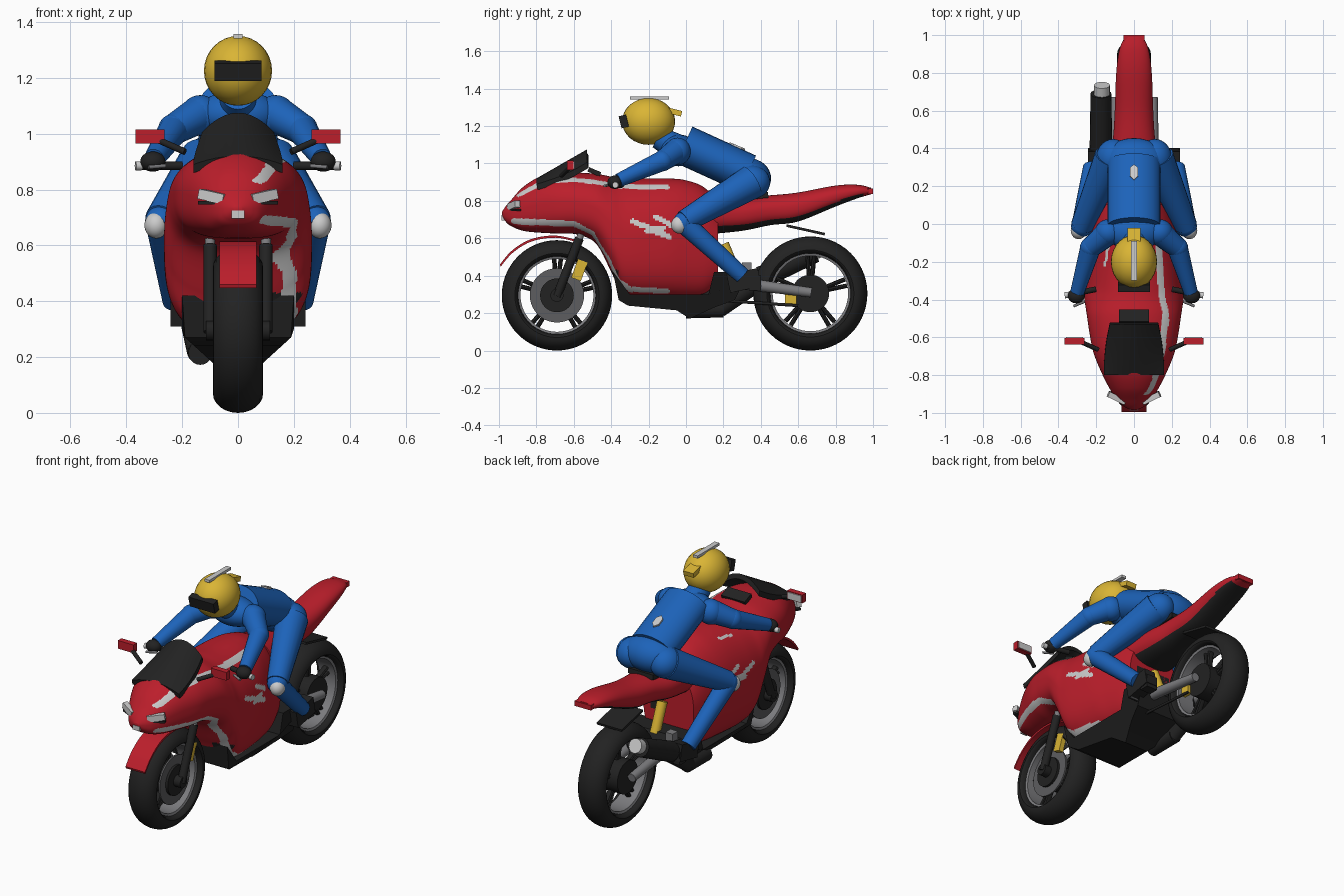
import bpy, bmesh
from math import sin, cos, tau
from mathutils import Vector

if "Cube" in bpy.data.objects:
    bpy.data.objects.remove(bpy.data.objects["Cube"])


def material(name, *rgb):
    m = bpy.data.materials.new(name)
    m.use_nodes = True
    m.diffuse_color = (*rgb, 1)
    m.node_tree.nodes["Principled BSDF"].inputs["Base Color"].default_value = (*rgb, 1)
    return m


RED = material("red paint", .5, .013, .024)
BLACK = material("black", .016, .016, .016)
BLUE = material("blue leather", .012, .125, .49)
YELLOW = material("yellow", .7, .46, .035)
WHITE = material("light grey", .6, .6, .6)
GREY = material("metal grey", .2, .2, .21)
DISC = material("disc grey", .11, .11, .115)


def finish(name, bm, *mats):
    bmesh.ops.recalc_face_normals(bm, faces=bm.faces)
    me = bpy.data.meshes.new(name)
    bm.to_mesh(me)
    bm.free()
    for m in mats:
        me.materials.append(m)
    ob = bpy.data.objects.new(name, me)
    bpy.context.collection.objects.link(ob)
    return ob


def place(ob, loc, rot=(0, 0, 0)):
    ob.location, ob.rotation_euler = loc, rot
    return ob


def box(name, mat, loc, size, rot=(0, 0, 0)):
    bm = bmesh.new()
    bmesh.ops.create_cube(bm, size=1)
    bmesh.ops.scale(bm, vec=size, verts=bm.verts)
    return place(finish(name, bm, mat), loc, rot)


def ball(name, mat, loc, size):
    bm = bmesh.new()
    bmesh.ops.create_uvsphere(bm, u_segments=28, v_segments=16, radius=1)
    bmesh.ops.scale(bm, vec=size, verts=bm.verts)
    return place(finish(name, bm, mat), loc)


def limb(name, mat, a, b, r1, r2, wide=1, sides=20):
    """Tapered cylinder from a to b, optionally widened across x."""
    a, b = Vector(a), Vector(b)
    bm = bmesh.new()
    bmesh.ops.create_cone(bm, cap_ends=True, segments=sides, radius1=r1, radius2=r2, depth=(b - a).length)
    bmesh.ops.scale(bm, vec=(wide, 1, 1), verts=bm.verts)
    turn = (b - a).to_track_quat('Z', 'Y')
    return place(finish(name, bm, mat), (a + b) / 2, turn.to_euler())


def skin(name, rings, mats, closed=False, rule=None):
    """Join equal rings of points; closed joins last to first, else caps the ends."""
    bm = bmesh.new()
    vs = [[bm.verts.new(p) for p in ring] for ring in rings]
    n, count = len(vs[0]), len(vs)
    for i in range(count if closed else count - 1):
        a, b = vs[i], vs[(i + 1) % count]
        for j in range(n):
            k = (j + 1) % n
            bm.faces.new((a[j], a[k], b[k], b[j]))
    if not closed:
        bm.faces.new(vs[0])
        bm.faces.new(vs[-1])
    bmesh.ops.recalc_face_normals(bm, faces=bm.faces)
    if rule:
        for f in bm.faces:
            f.material_index = rule(f.calc_center_median(), f.normal)
    return finish(name, bm, *mats)


def lathe(name, mat, centre, profile, steps=56):
    """Spin a closed (radius, x) profile around the axle."""
    rings = [[(x, r * cos(tau * i / steps), r * sin(tau * i / steps)) for r, x in profile] for i in range(steps)]
    return place(skin(name, rings, [mat], True), centre)


def smooth_path(points, per):
    """Catmull-Rom through stations of any dimension."""
    pts = [Vector(p) for p in points]
    out = []
    for i in range(len(pts) - 1):
        a, b = pts[i], pts[i + 1]
        p, q = pts[max(i - 1, 0)], pts[min(i + 2, len(pts) - 1)]
        for k in range(per):
            t = k / per
            out.append(a + (b - p) * (t / 2) + (p * 2 - a * 5 + b * 4 - q) * (t * t / 2)
                       + (a * 3 - p - b * 3 + q) * (t ** 3 / 2))
    return out + [pts[-1]]


def section(y, low, high, w, n, top_power, low_power):
    """Rounded-square ring, evenly spread by angle."""
    ring = []
    for i in range(n):
        c, s = cos(tau * i / n), sin(tau * i / n)
        p = top_power if s > 0 else low_power
        r = (abs(c) ** p + abs(s) ** p) ** (-1 / p)
        ring.append((w * r * c, y, (low + high) / 2 + (high - low) / 2 * r * s))
    return ring


# Painted fairing, striped by distance to paths in the side plane
SWEEPS = [[(-.9, .83), (-.76, .905), (-.6, .915), (-.47, .9), (-.35, .88), (-.1, .875)],
          [(-.92, .69), (-.6, .675), (-.5, .625), (-.42, .5), (-.36, .37), (-.3, .325), (-.1, .315)]]
BOLT = [[(-.285, .69), (-.19, .655), (-.12, .655)], [(-.21, .64), (-.14, .63), (-.09, .607)],
        [(-.16, .712), (-.08, .672)]]
ACCENT = [(-.22, .862), (-.12, .872)]


def near(path, p, width):
    for a, b in zip(path, path[1:]):
        a, b = Vector(a), Vector(b)
        t = max(0, min(1, (p - a).dot(b - a) / (b - a).length_squared))
        if (p - a - (b - a) * t).length < width:
            return True
    return False


def fairing_paint(c, normal):
    p = Vector((c.y, c.z))
    if c.x > .05 and any(near(s, p, .021 * max(.3, normal.x)) for s in SWEEPS):
        return 2
    if abs(c.x) > .12 and any(near(b, p, .014) for b in BOLT):
        return 2
    if c.x < -.05 and near(ACCENT, p, .006):
        return 2
    return int((c.z < .295 and c.x > -.12) or (c.x > .1 and c.y < -.36 and c.z < .43))


body = [(-.985, .72, .74, .015), (-.965, .69, .77, .055), (-.935, .665, .805, .088), (-.87, .64, .875, .13),
        (-.78, .63, .93, .175), (-.68, .625, .95, .215), (-.58, .62, .95, .235), (-.48, .57, .945, .25),
        (-.4, .42, .93, .262), (-.34, .3, .925, .265), (-.25, .27, .92, .262), (-.1, .27, .92, .245),
        (0, .27, .91, .222), (.1, .28, .87, .195), (.17, .33, .78, .17)]
skin("fairing", [section(*s, 200, 2.1, 2.9) for s in smooth_path(body, 16)], [RED, BLACK, WHITE], rule=fairing_paint)

# Tail with a dark underside
tail = [(.1, .62, .86, .16), (.3, .64, .82, .14), (.45, .67, .83, .112), (.6, .69, .845, .102),
        (.8, .77, .882, .094), (.92, .815, .886, .078), (.99, .835, .87, .05)]
skin("tail", [section(*s, 40, 2.2, 2.6) for s in smooth_path(tail, 6)], [RED, BLACK],
     rule=lambda c, n: int(n.z < -.6 and c.y < .95))
box("tail_lamp", RED, (0, .985, .852), (.11, .03, .03))
box("seat", BLACK, (0, .37, .825), (.17, .14, .03), (.1, 0, 0))
box("rear_mudguard", BLACK, (0, .64, .645), (.17, .21, .014), (-.22, 0, 0))

# Angular belly pan, narrower toward the ground
pan = [(-.39, .42), (-.36, .27), (-.31, .24), (-.05, .215), (.02, .17), (.15, .23), (.26, .27), (.31, .37),
       (.28, .42), (.15, .42), (.12, .3), (-.3, .3)]


def pan_half(z):
    return .08 + min(.12, max(0, z - .17) * 1.1)


skin("belly_pan", [[(s * pan_half(z), y, z) for y, z in pan] for s in (-1, 1)], [BLACK])
box("engine", BLACK, (0, .11, .45), (.24, .12, .3))

# Windscreen sheet, dashboard, nose badge
screen = []
for i in range(9):
    v = i / 8
    arc = [(.32 * k / 12 - .16) * (1 - .2 * v * v) for k in range(13)]
    up = [(x, -.8 + .27 * v, .92 + .155 * v - (1.2 + 3 * v) * x * x) for x in arc]
    screen.append(up + [(x, y + .008, z - .03) for x, y, z in reversed(up)])
skin("windscreen", screen, [BLACK])
box("dashboard", BLACK, (0, -.49, .955), (.16, .07, .025), (-.4, 0, 0))
box("nose_badge", WHITE, (0, -.975, .71), (.045, .025, .028))

# Front mudguard: thin curved slab
guard = smooth_path([(-.995, .46), (-.93, .535), (-.83, .595), (-.7, .615), (-.58, .59)], 5)
skin("front_mudguard", [[(-.066, y, z), (.066, y, z), (.066, y + .004, z - .012), (-.066, y + .004, z - .012)]
                        for y, z in guard], [RED])


# Wheels, with a deep rounded crown on the tyres
def wheel(label, y, radius, hub):
    k, c = radius / .295, (0, y, radius)
    ring = []
    for i in range(24):
        u, v = cos(tau * i / 24), sin(tau * i / 24)
        ring.append((k * (.225 + (.07 if u > 0 else .02) * u), .09 * v))
    lathe(label + "_tyre", BLACK, c, ring)
    lathe(label + "_rim", GREY, c, [(k * r, x) for r, x in ((.208, -.06), (.208, .06), (.195, .055), (.195, -.055))])
    limb(label + "_hub", BLACK, (-.07, y, radius), (.07, y, radius), hub, hub, sides=40)
    for i in range(5):
        for d in (-.09, .09):
            a = tau * i / 5 + d + .3
            u = Vector((0, cos(a), sin(a)))
            limb(label + "_spoke", BLACK, Vector(c) + u * .06, Vector(c) + u * .2, .012, .012, 1.6, 8)


wheel("front", -.69, .295, .09)
wheel("rear", .665, .305, .1)

# Rear suspension, chain and exhaust
limb("shock", YELLOW, (.02, .2, .57), (.02, .27, .4), .03, .03)
box("rear_caliper", YELLOW, (.075, .56, .275), (.03, .06, .05))
limb("chain", BLACK, (.1, .15, .27), (.1, .6, .24), .008, .008)
limb("exhaust_pipe", BLACK, (-.135, 0, .215), (-.14, .2, .22), .043, .043)
limb("exhaust_link", BLACK, (-.14, .18, .22), (-.17, .42, .39), .043, .05)
box("exhaust_bracket", GREY, (-.13, .325, .44), (.05, .05, .06))
limb("muffler", BLACK, (-.175, .4, .39), (-.175, .69, .525), .06, .055)
limb("muffler_tip", WHITE, (-.17, .67, .52), (-.17, .735, .55), .042, .042)

# Rider trunk and helmet
limb("torso", BLUE, (0, -.01, 1.1), (0, .33, .945), .107, .107, 1.32, 24)
ball("chest", BLUE, (0, -.04, 1.07), (.15, .1, .085))
limb("neck", BLUE, (0, -.04, 1.08), (0, -.15, 1.14), .075, .06)
ball("hips", BLUE, (0, .335, .92), (.17, .12, .108))
ball("helmet", YELLOW, (0, -.2, 1.225), (.122, .142, .125))
box("visor", BLACK, (0, -.333, 1.225), (.17, .04, .066), (.25, 0, 0))
box("helmet_crest", WHITE, (0, -.195, 1.349), (.032, .21, .016))
box("helmet_spoiler", YELLOW, (0, -.06, 1.275), (.07, .075, .03), (-.25, 0, 0))
limb("back_emblem", WHITE, (0, .27, 1.082), (0, .276, 1.096), .045, .045, .55, 6)

# Everything that comes in pairs
for s in (-1, 1):
    P = lambda x, y, z: Vector((s * x, y, z))
    box("headlight", WHITE, P(.092, -.922, .775), (.1, .03, .036), (0, -.2 * s, .45 * s))
    box("headlight_trim", BLACK, P(.096, -.916, .752), (.09, .03, .012), (0, 0, .45 * s))
    limb("front_disc", DISC, P(.045, -.69, .295), P(.055, -.69, .295), .145, .145, sides=40)
    limb("fork_leg", BLACK, P(.1, -.69, .29), P(.1, -.57, .6), .024, .024)
    limb("fork_tube", GREY, P(.1, -.575, .58), P(.1, -.55, .66), .018, .018)
    limb("axle_cap", BLACK, P(.07, -.69, .295), P(.115, -.69, .295), .035, .035)
    box("front_caliper", YELLOW, P(.075, -.57, .43), (.03, .055, .105), (-.35, 0, 0))
    limb("swingarm", GREY, P(.1, .22, .37), P(.1, .67, .31), .034, .026)
    # Mirrors and controls
    box("mirror", RED, P(.315, -.62, .99), (.105, .035, .05))
    box("mirror_glass", WHITE, P(.315, -.6, .99), (.09, .006, .04))
    limb("mirror_stalk", BLACK, P(.19, -.665, .935), P(.28, -.625, .975), .012, .012)
    limb("handlebar", BLACK, P(.2, -.345, .885), P(.35, -.375, .885), .015, .015)
    limb("bar_end", WHITE, P(.345, -.374, .885), P(.367, -.378, .885), .016, .016)
    limb("brake_lever", GREY, P(.26, -.41, .885), P(.32, -.435, .88), .007, .007)
    # Arms
    ball("shoulder", BLUE, P(.135, -.045, 1.065), (.073, .07, .073))
    limb("upper_arm", BLUE, P(.135, -.045, 1.07), P(.23, -.125, 1.015), .068, .055)
    ball("elbow", BLUE, P(.23, -.125, 1.015), (.056, .056, .056))
    limb("forearm", BLUE, P(.23, -.125, 1.015), P(.3, -.36, .91), .055, .037)
    ball("glove", BLACK, P(.305, -.38, .9), (.045, .04, .036))
    # Legs
    ball("buttock", BLUE, P(.11, .35, .9), (.09, .1, .09))
    limb("thigh", BLUE, P(.12, .35, .9), P(.275, -.01, .69), .092, .06)
    ball("knee", BLUE, P(.275, -.01, .685), (.058, .058, .058))
    ball("knee_pad", WHITE, P(.293, -.035, .672), (.042, .045, .047))
    limb("shin", BLUE, P(.275, -.01, .68), P(.225, .3, .4), .056, .045)
    box("boot", BLACK, P(.205, .31, .375), (.075, .17, .1), (.2, 0, 0))
    box("boot_heel", BLACK, P(.2, .37, .36), (.075, .06, .08))
    limb("foot_peg", GREY, P(.12, .25, .325), P(.235, .25, .325), .014, .014)

# Smooth shading with sharp edges kept
for ob in bpy.context.scene.objects:
    ob.select_set(ob.type == 'MESH')
    if ob.type == 'MESH':
        bpy.context.view_layer.objects.active = ob
bpy.ops.object.shade_smooth_by_angle(angle=.6)
